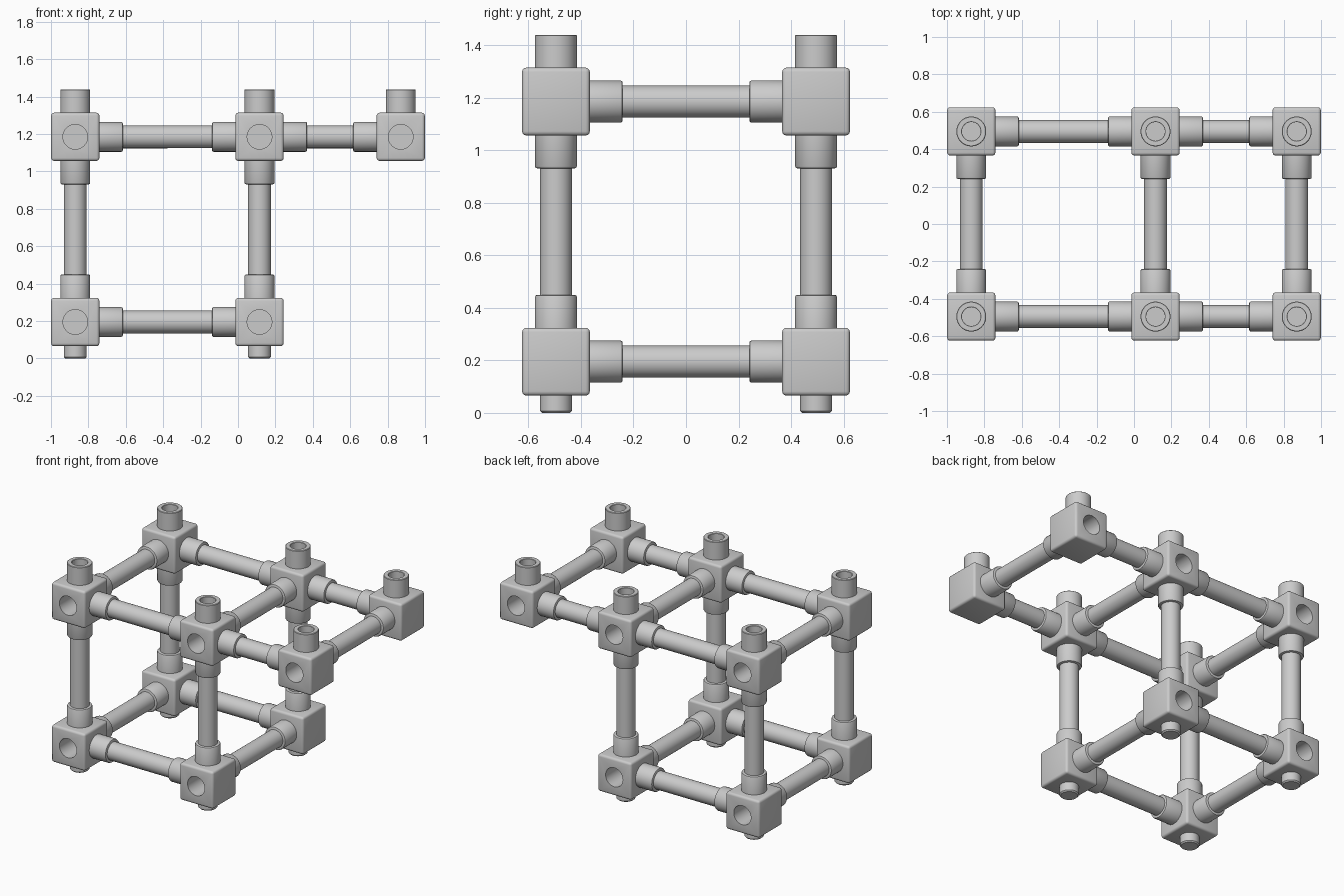
import bpy, bmesh, math
from mathutils import Vector

if "Cube" in bpy.data.objects:
    bpy.data.objects.remove(bpy.data.objects["Cube"])

XS = (-0.87, 0.115, 0.87)
Y = 0.495
LOW, HIGH = 0.195, 1.185
H = 0.129            # half size of a corner block
SOCKET = 0.125       # socket length outside the block
R_SOCKET, R_ROD, R_HOLE = 0.08, 0.061, 0.066
AX = {"x": Vector((1, 0, 0)), "y": Vector((0, 1, 0)), "z": Vector((0, 0, 1))}


def finish(name, bm):
    mesh = bpy.data.meshes.new(name)
    bmesh.ops.recalc_face_normals(bm, faces=bm.faces)
    bm.to_mesh(mesh)
    bm.free()
    ob = bpy.data.objects.new(name, mesh)
    bpy.context.collection.objects.link(ob)
    return ob


def smooth(ob):
    bpy.ops.object.select_all(action='DESELECT')
    ob.select_set(True)
    bpy.context.view_layer.objects.active = ob
    bpy.ops.object.shade_smooth_by_angle(angle=math.radians(35))


def turned(name, profile, origin, direction, seg=48):
    """Revolve (radius, height) points around a direction."""
    bm = bmesh.new()
    vs = [bm.verts.new((r, 0, h)) for r, h in profile]
    edges = [bm.edges.new(p) for p in zip(vs, vs[1:])]
    bmesh.ops.spin(bm, geom=vs + edges, axis=(0, 0, 1), cent=(0, 0, 0),
                   angle=math.tau, steps=seg, use_duplicate=False)
    bmesh.ops.remove_doubles(bm, verts=bm.verts, dist=1e-5)
    ob = finish(name, bm)
    ob.matrix_world = Vector(direction).to_track_quat('Z', 'Y').to_matrix().to_4x4()
    ob.location = origin
    smooth(ob)
    return ob


def block(name, c):
    """Rounded corner block with a round hole in its outer y face."""
    bm = bmesh.new()
    bmesh.ops.create_cube(bm, size=2 * H)
    bmesh.ops.bevel(bm, geom=bm.edges[:], offset=0.016, segments=3,
                    profile=0.5, affect='EDGES')
    ob = finish(name, bm)
    ob.location = c
    out = Vector((0, math.copysign(1, c.y), 0))
    depth = 0.18
    cutter = turned("hole_cutter", [(0, 0), (R_HOLE, 0), (R_HOLE, 0.4), (0, 0.4)],
                    c + out * (H - depth), out)
    cutter.hide_render = True
    bpy.context.view_layer.update()
    mod = ob.modifiers.new("hole", 'BOOLEAN')
    mod.operation, mod.solver, mod.object = 'DIFFERENCE', 'EXACT', cutter
    bpy.context.view_layer.objects.active = ob
    bpy.ops.object.modifier_apply(modifier=mod.name)
    bpy.data.objects.remove(cutter)
    smooth(ob)


def strut(name, a, b):
    """Rod between two blocks with a socket at each end."""
    d = (b - a).normalized()
    length = (b - a).length
    turned(name + "_rod", [(0, H - 0.01), (R_ROD, H - 0.01),
                           (R_ROD, length - H + 0.01), (0, length - H + 0.01)], a, d)
    e = H + SOCKET
    for p, v in ((a, d), (b, -d)):
        turned(name + "_socket", [(0, H - 0.02), (R_SOCKET, H - 0.02), (R_SOCKET, e - 0.008),
                                  (R_SOCKET - 0.003, e - 0.002), (R_SOCKET - 0.008, e), (0, e)], p, v)


def node(i, s, z):
    return Vector((XS[i], s * Y, z))


for s in (-1, 1):
    # upper row blocks with open sockets on top
    for i in range(3):
        c = node(i, s, HIGH)
        block("upper_block", c)
        e = H + SOCKET
        turned("top_socket", [(0, H - 0.02), (R_SOCKET, H - 0.02), (R_SOCKET, e - 0.003),
                              (R_SOCKET - 0.003, e), (0.052, e), (0.05, e - 0.002),
                              (0.05, H + 0.003), (0, H + 0.003)], c, AX["z"])
    # lower row blocks with peg feet, and uprights
    for i in range(2):
        c = node(i, s, LOW)
        block("lower_block", c)
        turned("foot", [(0, 0.1), (R_ROD, 0.1), (R_ROD, LOW - 0.008),
                        (R_ROD - 0.008, LOW), (0, LOW)], c, -AX["z"])
        strut("upright", c, node(i, s, HIGH))
    # lengthwise struts
    strut("lower_long", node(0, s, LOW), node(1, s, LOW))
    strut("upper_long", node(0, s, HIGH), node(1, s, HIGH))
    strut("upper_short", node(1, s, HIGH), node(2, s, HIGH))

# crosswise struts
for i in range(3):
    strut("upper_cross", node(i, -1, HIGH), node(i, 1, HIGH))
    if i < 2:
        strut("lower_cross", node(i, -1, LOW), node(i, 1, LOW))
